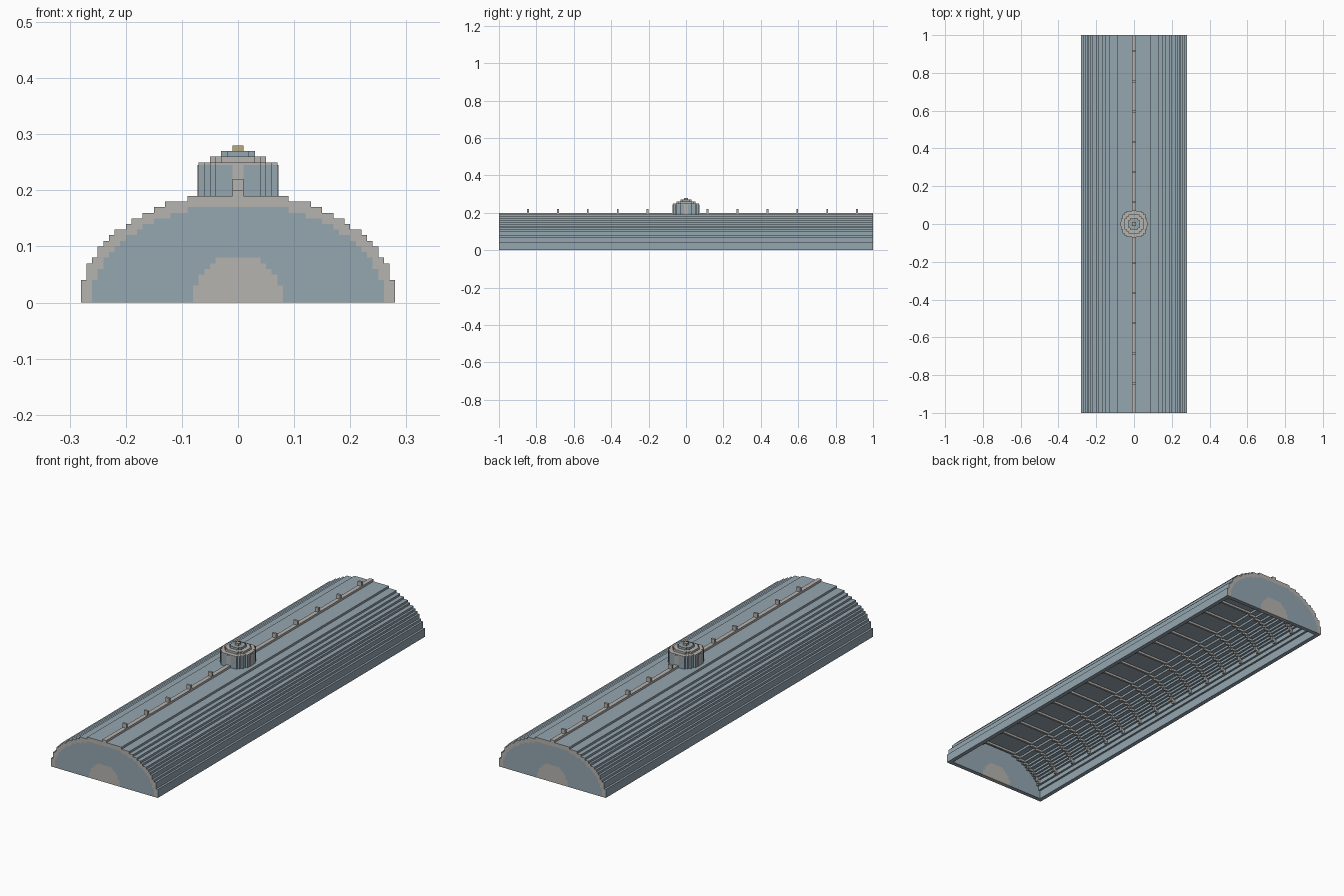
import bpy, bmesh, math

cube = bpy.data.objects.get("Cube")
if cube:
    bpy.data.objects.remove(cube, do_unlink=True)

U = 0.01  # block size


def material(name, rgb):
    m = bpy.data.materials.new(name)
    m.use_nodes = True
    m.diffuse_color = (*rgb, 1)
    m.node_tree.nodes["Principled BSDF"].inputs["Base Color"].default_value = (*rgb, 1)
    return m


GLASS = material("blue grey glass", (0.30, 0.38, 0.435))
STONE = material("warm grey frame", (0.47, 0.455, 0.43))
GOLD = material("pale gold", (0.48, 0.40, 0.22))


def steps(a, h, limit=99):
    """Stepped half ellipse, from the right foot over the top to the left foot."""
    tops = [math.ceil(h * math.sqrt(1 - ((i + 0.5) / a) ** 2) - 1e-6)
            for i in range(min(a, limit))]
    n = len(tops)
    right = [(n, 0)]
    for i in range(n - 1, -1, -1):
        if right[-1][1] != tops[i]:
            if right[-1][1]:
                right.append((i + 1, right[-1][1]))
            right.append((i + 1, tops[i]))
    return [(x * U, z * U) for x, z in right + [(-x, z) for x, z in reversed(right)]]


def prism(name, points, start, end, mat, axis="y"):
    """Extrude a flat outline along y or z."""
    bm = bmesh.new()
    place = (lambda p: (p[0], start, p[1])) if axis == "y" else (lambda p: (p[0], p[1], start))
    face = bm.faces.new([bm.verts.new(place(p)) for p in points])
    ext = bmesh.ops.extrude_face_region(bm, geom=[face])
    move = (0, end - start, 0) if axis == "y" else (0, 0, end - start)
    bmesh.ops.translate(bm, vec=move,
                        verts=[v for v in ext["geom"] if isinstance(v, bmesh.types.BMVert)])
    bmesh.ops.recalc_face_normals(bm, faces=bm.faces)
    mesh = bpy.data.meshes.new(name)
    bm.to_mesh(mesh)
    bm.free()
    mesh.materials.append(mat)
    ob = bpy.data.objects.new(name, mesh)
    bpy.context.collection.objects.link(ob)
    return ob


def box(name, x0, x1, y0, y1, z0, z1, mat):
    return prism(name, [(x0, z0), (x1, z0), (x1, z1), (x0, z1)], y0, y1, mat)


def disc(name, r, z0, z1, mat):
    """Stepped round slab."""
    half = steps(r, r)[1:-1]
    return prism(name, half + [(-x, -y) for x, y in half], z0, z1, mat, "z")


def band(outer, inner):
    return outer + inner[::-1]


# Vaulted roof shell, with grey end rims
roof = prism("roof_shell", band(steps(28, 19), steps(26, 17)), -1, 1, GLASS)
roof.data.materials.append(STONE)
for f in roof.data.polygons:
    if abs(f.normal.y) > 0.9:
        f.material_index = 1

# Glazed end walls with a half round panel
for side, y in (("front", -1), ("back", 0.98)):
    prism(side + "_end_wall", band(steps(26, 17), steps(8, 8)), y, y + 0.02, GLASS)
    prism(side + "_half_round_panel", steps(8, 8), y, y + 0.02, STONE)

# Arched ribs under the roof
for k in range(-8, 9):
    y = k * 0.12
    outer = [(x, z) for x, z in steps(26, 17, 25) if z > 0]
    inner = [(x, z) for x, z in steps(25, 16, 24) if z > 0]
    prism("inner_rib", band(outer, inner), y - 0.005, y + 0.005, STONE)

# Ridge strip and its small posts, interrupted by the lantern
box("ridge_strip_front", -U, U, -1, -0.06, 0.19, 0.20, STONE)
box("ridge_strip_back", -U, U, 0.06, 1, 0.19, 0.20, STONE)
for k in range(12):
    y = -0.85 + 0.16 * k
    if abs(y) > 0.08:
        box("ridge_post", -U, U, y, y + U, 0.20, 0.22, STONE)

# Round lantern in stepped tiers
disc("lantern_drum", 7, 0.19, 0.245, GLASS)
disc("lantern_cornice", 7, 0.245, 0.25, STONE)
disc("lantern_lower_cap", 5, 0.25, 0.26, STONE)
disc("lantern_upper_cap", 3, 0.26, 0.27, GLASS)
box("lantern_finial", -U, U, -U, U, 0.27, 0.28, GOLD)

# Thin mullion plates on the four sides of the drum
for s in (-1, 1):
    a, b = sorted((s * 0.068, s * 0.072))
    box("lantern_mullion", -U, U, a, b, 0.19, 0.245, STONE)
    box("lantern_mullion", a, b, -U, U, 0.19, 0.245, STONE)
